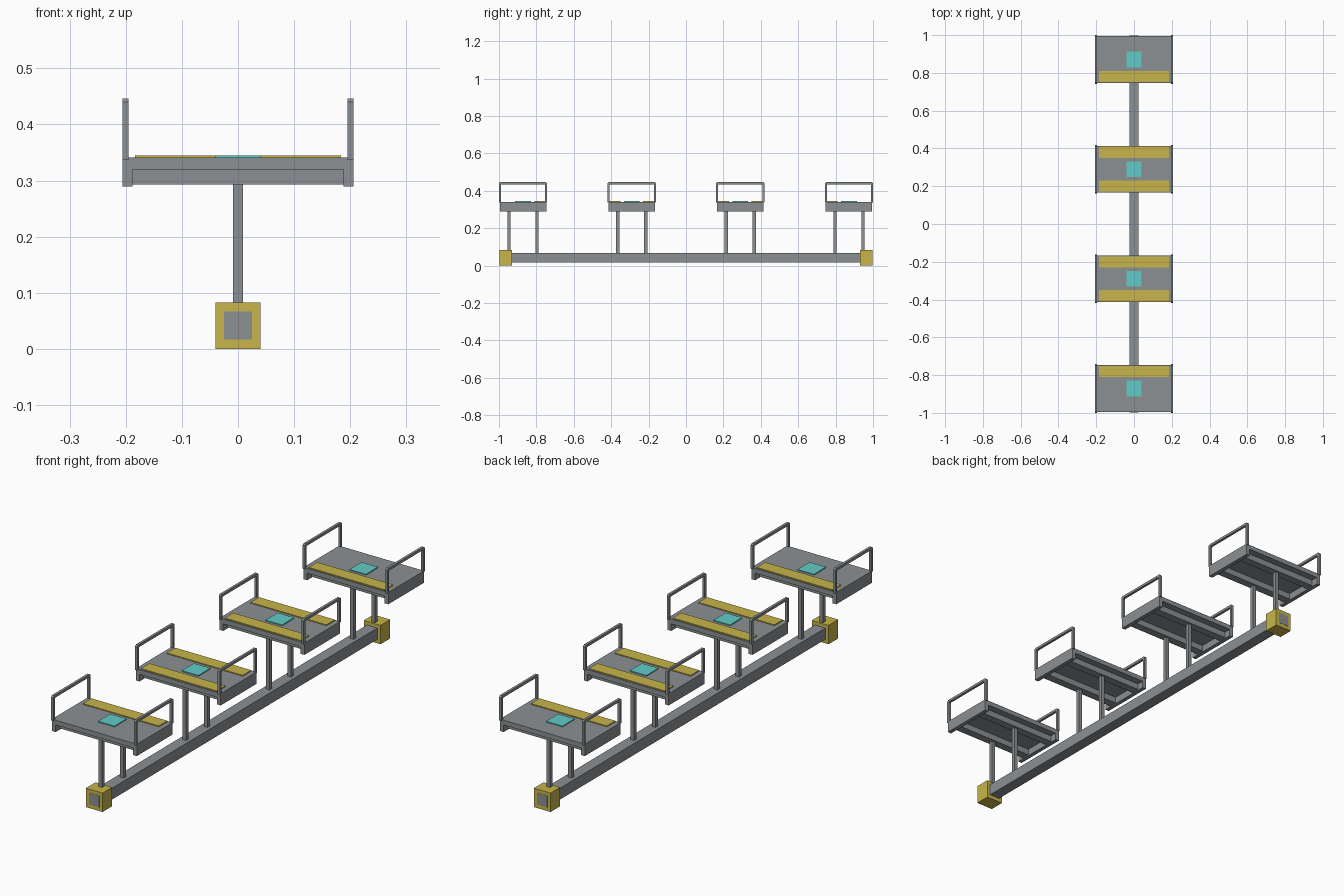
import bpy
import bmesh

if "Cube" in bpy.data.objects:
    bpy.data.objects.remove(bpy.data.objects["Cube"], do_unlink=True)


def material(name, rgb):
    m = bpy.data.materials.new(name)
    m.use_nodes = True
    m.diffuse_color = (*rgb, 1)
    m.node_tree.nodes["Principled BSDF"].inputs["Base Color"].default_value = (*rgb, 1)
    return m


GREY = material("steel grey", (0.26, 0.28, 0.29))
YELLOW = material("safety yellow", (0.58, 0.46, 0.07))
CYAN = material("pale cyan", (0.12, 0.60, 0.57))


def finish(name, bm, mat):
    bmesh.ops.recalc_face_normals(bm, faces=bm.faces)
    mesh = bpy.data.meshes.new(name)
    bm.to_mesh(mesh)
    bm.free()
    mesh.materials.append(mat)
    ob = bpy.data.objects.new(name, mesh)
    bpy.context.collection.objects.link(ob)
    return ob


def box(name, x, y, z, mat):
    """Box from (low, high) limits on each axis."""
    bm = bmesh.new()
    bmesh.ops.create_cube(bm, size=1)
    for v in bm.verts:
        v.co = [lim[0] if c < 0 else lim[1] for c, lim in zip(v.co, (x, y, z))]
    return finish(name, bm, mat)


def prism_x(name, profile, x, mat):
    """Extrude a (y, z) outline between two x positions."""
    bm = bmesh.new()
    face = bm.faces.new([bm.verts.new((x[0], y, z)) for y, z in profile])
    side = bmesh.ops.extrude_face_region(bm, geom=[face])["geom"]
    for v in side:
        if isinstance(v, bmesh.types.BMVert):
            v.co.x = x[1]
    return finish(name, bm, mat)


def around(c, h):
    return (c - h, c + h)


DECK_Z = 0.341
HALF = 0.124
RAIL = 0.129


def platform(label, cy, strip_sides):
    # Deck, side skirts and cross beams
    box(label + "_deck", around(0, 0.206), around(cy, HALF), (0.32, DECK_Z), GREY)
    for s, side in ((-1, "right"), (1, "left")):
        skirt = sorted((s * 0.188, s * 0.206))
        box(f"{label}_{side}_skirt", skirt, around(cy, HALF), (0.289, 0.32), GREY)
        # Guard rail: a square-section hoop with clipped corners
        outer = [(-RAIL, DECK_Z - 0.004), (-RAIL, 0.440), (-RAIL + 0.006, 0.446)]
        inner = [(-RAIL + 0.011, DECK_Z - 0.004), (-RAIL + 0.011, 0.432), (-RAIL + 0.014, 0.435)]
        half = inner[::-1] + outer
        hoop = half + [(-y, z) for y, z in reversed(half)]
        prism_x(f"{label}_{side}_rail", [(cy + y, z) for y, z in hoop],
                sorted((s * 0.195, s * 0.206)), GREY)
    # Posts with the beams they carry
    for s, end in ((-1, "front"), (1, "back")):
        py = cy + s * 0.075
        box(f"{label}_{end}_cross_beam", around(0, 0.188), around(py, 0.018), (0.293, 0.32), GREY)
        box(f"{label}_{end}_post", around(0, 0.0085), around(py, 0.0085), (0.06, 0.293), GREY)
    # Deck markings
    for s in strip_sides:
        box(f"{label}_edge_strip", around(0, 0.184), around(cy + s * 0.0895, 0.0295),
            (DECK_Z, DECK_Z + 0.004), YELLOW)
    box(label + "_centre_pad", around(0, 0.04), around(cy, 0.042),
        (DECK_Z, DECK_Z + 0.004), CYAN)


# Ground beam and end blocks
box("ground_beam", around(0, 0.025), around(0, 0.997), (0.017, 0.067), GREY)
for s, end in ((-1, "front"), (1, "back")):
    box(end + "_end_block", around(0, 0.0405), sorted((s * 0.929, s * 0.996)), (0, 0.083), YELLOW)

# Four platforms in a row; the outer ones are striped only on the inner edge
platform("front_platform", -0.871, (1,))
platform("front_middle_platform", -0.29, (-1, 1))
platform("back_middle_platform", 0.29, (-1, 1))
platform("back_platform", 0.871, (-1,))
